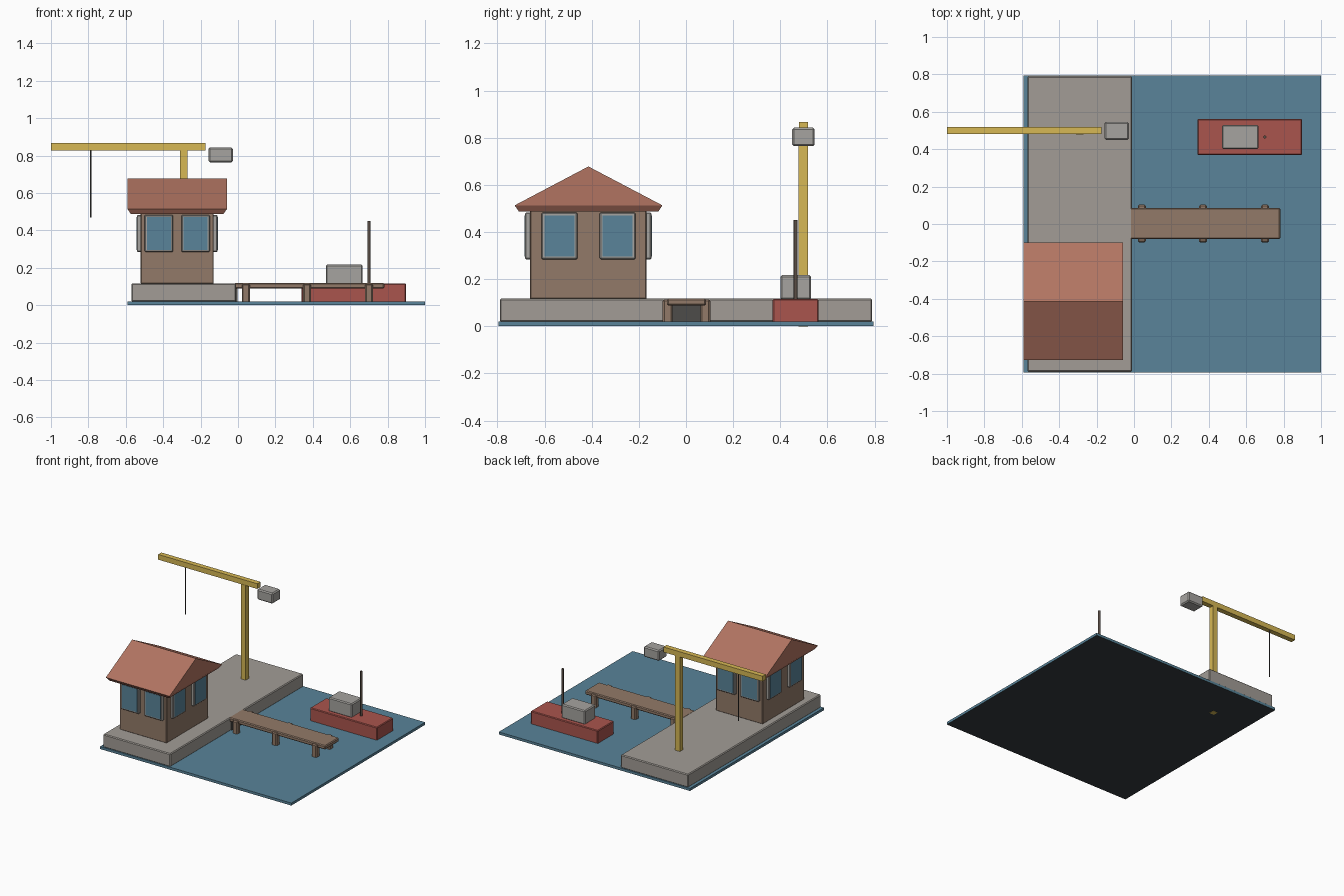
import bpy, bmesh, math

if "Cube" in bpy.data.objects:
    bpy.data.objects.remove(bpy.data.objects["Cube"])


def material(name, rgb):
    m = bpy.data.materials.new(name)
    m.diffuse_color = (*rgb, 1)
    m.use_nodes = True
    m.node_tree.nodes["Principled BSDF"].inputs["Base Color"].default_value = m.diffuse_color
    return m


WATER = material("water_blue", (0.10, 0.23, 0.32))
DEEP = material("underside_dark", (0.035, 0.045, 0.05))
STONE = material("stone_grey", (0.36, 0.335, 0.305))
METAL = material("light_grey", (0.38, 0.37, 0.35))
WOOD = material("wood_brown", (0.29, 0.195, 0.14))
ROOF = material("roof_terracotta", (0.44, 0.175, 0.12))
YELLOW = material("crane_yellow", (0.68, 0.48, 0.09))
RED = material("hull_red", (0.40, 0.09, 0.075))
DARK = material("mast_brown", (0.10, 0.075, 0.06))
CABLE = material("dark_grey", (0.075, 0.072, 0.068))


def add(name, bm, mat):
    bmesh.ops.recalc_face_normals(bm, faces=bm.faces)
    me = bpy.data.meshes.new(name)
    bm.to_mesh(me)
    bm.free()
    me.materials.append(mat)
    ob = bpy.data.objects.new(name, me)
    bpy.context.collection.objects.link(ob)
    return ob


def box(name, x, y, z, mat, bevel=0):
    """Box from (min, max) pairs on each axis, with chamfered edges."""
    bm = bmesh.new()
    bmesh.ops.create_cube(bm, size=1)
    for v in bm.verts:
        for i, (a, b) in enumerate((x, y, z)):
            v.co[i] = b if v.co[i] > 0 else a
    if bevel:
        bmesh.ops.bevel(bm, geom=bm.edges[:], offset=bevel, segments=1,
                        affect='EDGES')
    return add(name, bm, mat)


def rod(name, x, y, z0, z1, r, mat, sides=16):
    bm = bmesh.new()
    bmesh.ops.create_cone(bm, cap_ends=True, segments=sides,
                          radius1=r, radius2=r, depth=z1 - z0)
    bmesh.ops.translate(bm, verts=bm.verts, vec=(x, y, (z0 + z1) / 2))
    for f in bm.faces:
        f.smooth = len(f.verts) == 4
    return add(name, bm, mat)


# Water with a dark underside, and quay
water = box("water", (-0.59, 1), (-0.795, 0.795), (0.001, 0.02), WATER)
water.data.materials.append(DEEP)
for p in water.data.polygons:
    p.material_index = int(p.normal.z < -0.5)
box("quay", (-0.57, -0.01), (-0.79, 0.79), (0.018, 0.117), STONE, 0.006)

# House walls
HX, HY = (-0.52, -0.13), (-0.662, -0.168)
box("house_walls", HX, HY, (0.115, 0.495), WOOD, 0.004)

# Roof: gabled top over a short inward-sloping underside rim
bm = bmesh.new()
rings = []
for inset, z in ((0.017, 0.488), (0, 0.513)):
    x0, x1, y0, y1 = -0.59 + inset, -0.06 - inset, -0.727 + inset, -0.1 - inset
    rings.append([bm.verts.new(p) for p in
                  ((x0, y0, z), (x1, y0, z), (x1, y1, z), (x0, y1, z))])
low, eave = rings
ridge = [bm.verts.new((x, -0.414, 0.678)) for x in (-0.59, -0.06)]
bm.faces.new(low)
for i in range(4):
    j = (i + 1) % 4
    bm.faces.new((low[i], low[j], eave[j], eave[i]))
bm.faces.new((eave[0], eave[1], ridge[1], ridge[0]))
bm.faces.new((eave[2], eave[3], ridge[0], ridge[1]))
bm.faces.new((eave[1], eave[2], ridge[1]))
bm.faces.new((eave[3], eave[0], ridge[0]))
add("roof", bm, ROOF)


# Windows: protruding frame with a thin pane, two on every wall
def window(name, axis, wall, side, c):
    def part(suffix, half, z, inner, outer, mat, bevel=0):
        out = tuple(sorted((wall + side * inner, wall + side * outer)))
        along = (c - half, c + half)
        xy = (along, out) if axis == 1 else (out, along)
        box(name + suffix, *xy, z, mat, bevel)
    part("_frame", 0.076, (0.284, 0.483), -0.01, 0.021, METAL, 0.005)
    part("_pane", 0.064, (0.296, 0.471), 0.017, 0.023, WATER)


for c in (-0.423, -0.227):
    window("front_window", 1, HY[0], -1, c)
    window("back_window", 1, HY[1], 1, c)
for c in (-0.537, -0.29):
    window("left_window", 0, HX[0], -1, c)
    window("right_window", 0, HX[1], 1, c)

# Crane
box("crane_mast", (-0.311, -0.271), (0.478, 0.518), (0, 0.83), YELLOW)
box("crane_jib", (-1, -0.175), (0.48, 0.518), (0.828, 0.867), YELLOW)
box("counterweight", (-0.158, -0.028), (0.45, 0.546), (0.764, 0.843), METAL, 0.008)
rod("crane_cable", -0.787, 0.5, 0.468, 0.835, 0.004, CABLE)

# Pier
box("pier_deck", (-0.022, 0.782), (-0.081, 0.085), (0.088, 0.118), WOOD, 0.006)
box("pier_bearer", (-0.031, -0.003), (-0.068, 0.068), (0.02, 0.116), CABLE)
for x in (0.042, 0.369, 0.70):
    for y in (-0.078, 0.082):
        box("pier_post", (x - 0.021, x + 0.021), (y - 0.021, y + 0.021),
            (0.002, 0.114), WOOD, 0.007)

# Boat
box("boat_hull", (0.34, 0.898), (0.368, 0.562), (0.002, 0.116), RED, 0.005)
box("boat_cabin", (0.47, 0.666), (0.4, 0.53), (0.112, 0.217), METAL, 0.007)
rod("boat_mast", 0.70, 0.465, 0.1, 0.45, 0.008, DARK)
